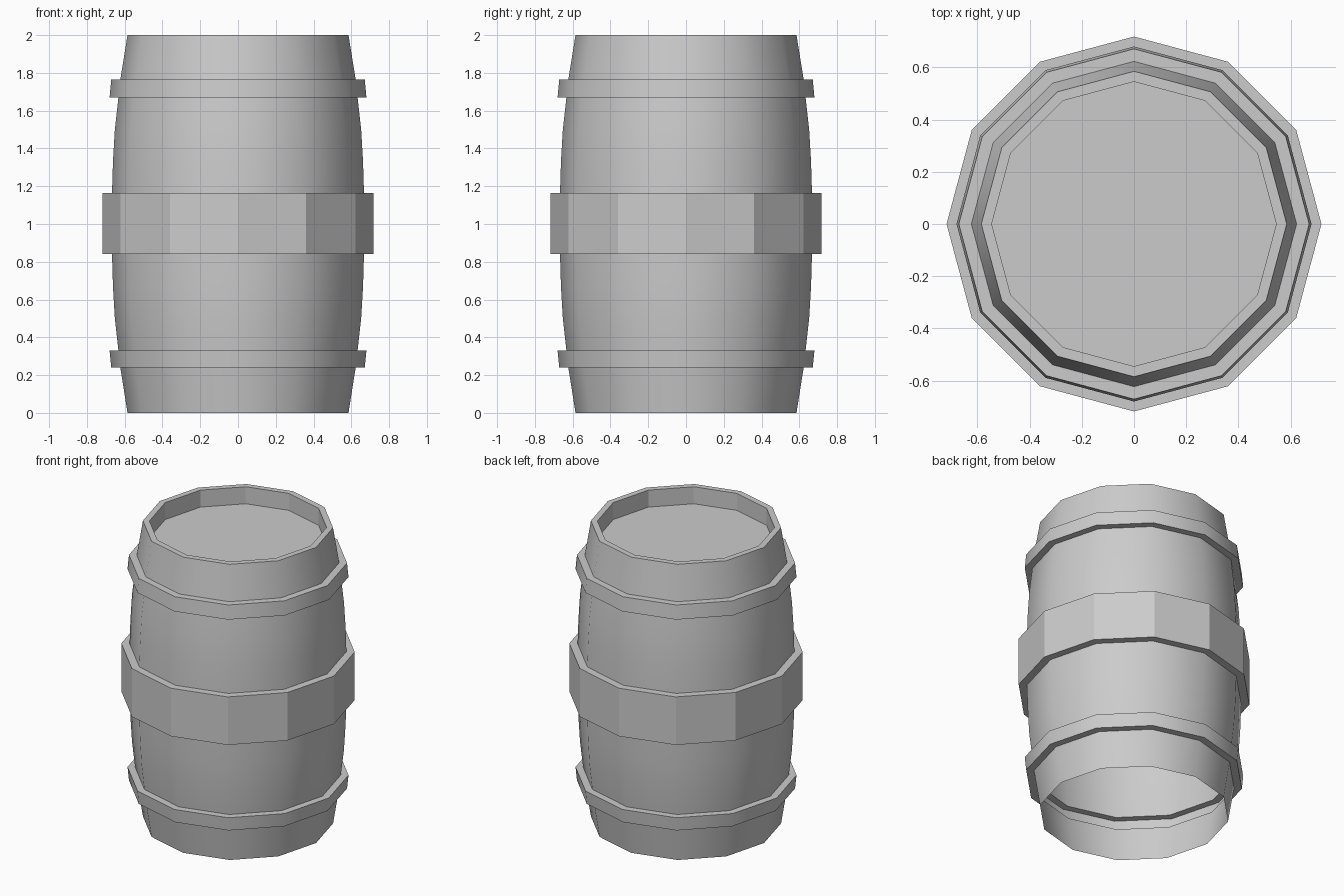
import bpy, bmesh
from math import cos, sin, pi, radians

if "Cube" in bpy.data.objects:
    bpy.data.objects.remove(bpy.data.objects["Cube"])

SIDES = 12

# Profile (radius, height, flat shading of the band above), open at the bottom
profile = [
    (0.585, 0.00, False), (0.623, 0.24, False),
    # lower hoop
    (0.671, 0.24, False), (0.680, 0.33, False), (0.633, 0.33, False),
    # lower staves
    (0.652, 0.50, False), (0.662, 0.67, False), (0.667, 0.84, False),
    # wide middle hoop
    (0.718, 0.84, True), (0.718, 1.165, False), (0.667, 1.165, False),
    # upper staves
    (0.662, 1.33, False), (0.652, 1.50, False), (0.633, 1.67, False),
    # upper hoop
    (0.680, 1.67, False), (0.671, 1.765, False), (0.623, 1.765, False),
    # rim and recess down to the lid
    (0.585, 2.00, False), (0.545, 2.00, True), (0.545, 1.885, True),
]

bm = bmesh.new()
rings = [[bm.verts.new((r * cos(2 * pi * i / SIDES), r * sin(2 * pi * i / SIDES), z))
          for i in range(SIDES)] for r, z, _ in profile]

# Staves and hoops as one continuous stepped skin
for k in range(len(rings) - 1):
    a, b = rings[k], rings[k + 1]
    for i in range(SIDES):
        j = (i + 1) % SIDES
        f = bm.faces.new((a[i], a[j], b[j], b[i]))
        f.smooth = not profile[k][2]

# Sunken lid
bm.faces.new(rings[-1])

# Keep the hoop and rim corners crisp
bm.normal_update()
for e in bm.edges:
    if len(e.link_faces) == 2:
        e.smooth = e.calc_face_angle() < radians(40)

mesh = bpy.data.meshes.new("barrel")
bm.to_mesh(mesh)
bm.free()
barrel = bpy.data.objects.new("barrel", mesh)
bpy.context.collection.objects.link(barrel)
